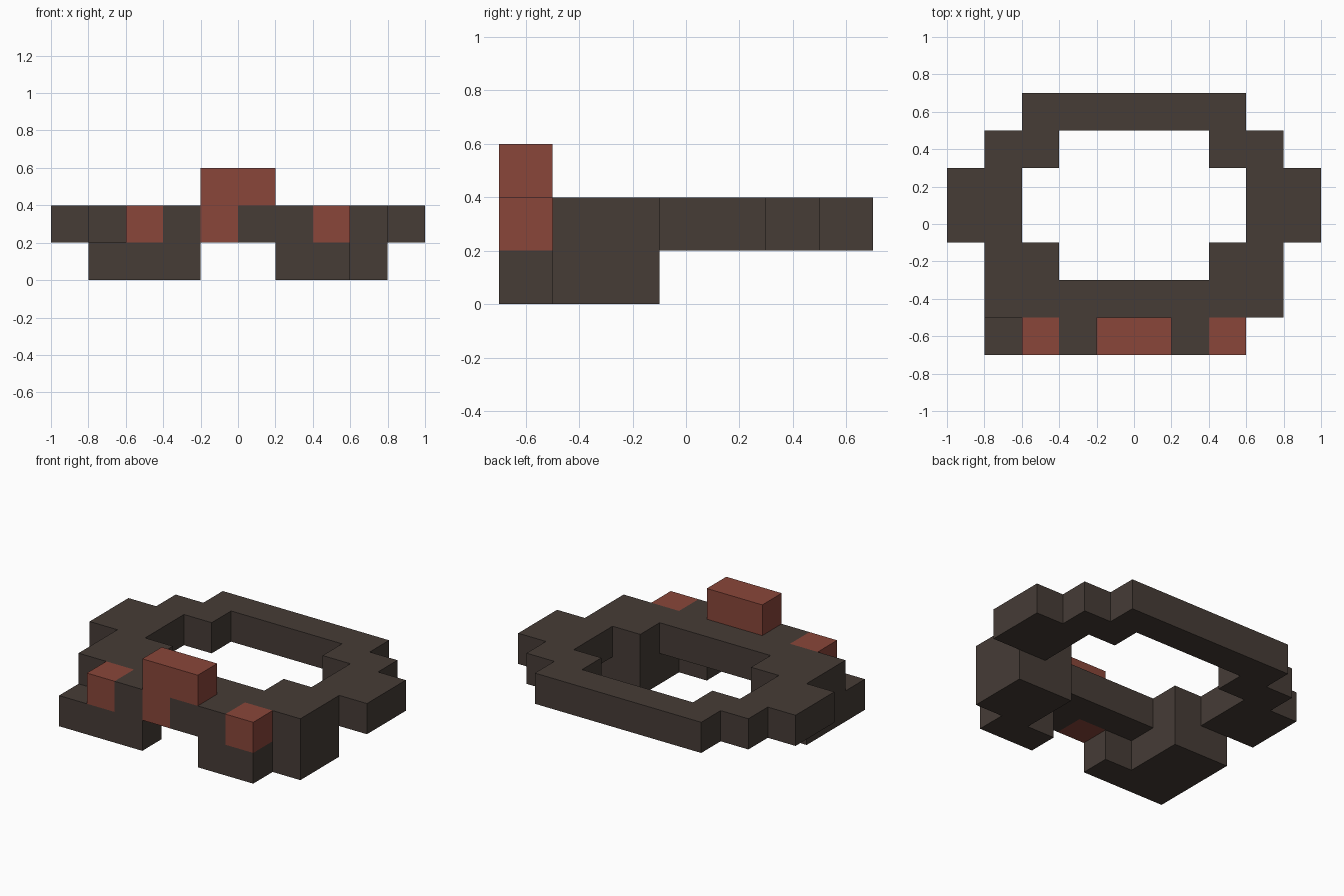
import bpy, bmesh
from mathutils import Vector

if "Cube" in bpy.data.objects:
    bpy.data.objects.remove(bpy.data.objects["Cube"])

S = 0.2  # block size


def material(name, color):
    m = bpy.data.materials.new(name)
    m.diffuse_color = (*color, 1)
    m.use_nodes = True
    m.node_tree.nodes["Principled BSDF"].inputs["Base Color"].default_value = m.diffuse_color
    return m


brown = material("dark_brown", (0.061, 0.045, 0.037))
red = material("brick_red", (0.252, 0.061, 0.042))


def run(x0, x1, row, layer):
    """Blocks from column x0 up to x1 in one row (front = 0) of one layer."""
    return {(x, row, layer) for x in range(x0, x1)}


def mirrored(x0, x1, row, layer):
    return run(x0, x1, row, layer) | run(-x1, -x0, row, layer)


# Stepped ring, with the front row broken by red blocks
ring = run(-2, -1, 0, 1) | run(0, 2, 0, 1) | run(-4, 4, 1, 1) | run(-3, 3, 6, 1)
ring |= mirrored(2, 4, 2, 1) | mirrored(2, 4, 5, 1)
ring |= mirrored(3, 5, 3, 1) | mirrored(3, 5, 4, 1)

parts = {
    "ring": (ring, brown),
    # Feet under the front corners; the left toe reaches one block wider
    "left_foot": (run(-4, -1, 0, 0) | run(-4, -2, 1, 0) | run(-4, -2, 2, 0), brown),
    "right_foot": (run(1, 3, 0, 0) | run(2, 4, 1, 0) | run(2, 4, 2, 0), brown),
    # Red ornaments along the front
    "crest": (run(-1, 1, 0, 2) | run(-1, 0, 0, 1), red),
    "left_stud": (run(-3, -2, 0, 1), red),
    "right_stud": (run(2, 3, 0, 1), red),
}
filled = set().union(*(cells for cells, _ in parts.values()))


def build(name, cells, mat):
    """Make the outer skin of a group of blocks, leaving out buried faces."""
    bm = bmesh.new()
    for c in sorted(cells):
        center = Vector((c[0] + 0.5, c[1] - 3, c[2] + 0.5))
        for axis in range(3):
            for sign in (-1, 1):
                n = Vector((0, 0, 0))
                n[axis] = sign
                if tuple(int(a + b) for a, b in zip(c, n)) in filled:
                    continue
                u = Vector((0, 0, 0))
                u[(axis + 1) % 3] = 1
                v = n.cross(u)
                corners = [(-1, -1), (1, -1), (1, 1), (-1, 1)]
                bm.faces.new([bm.verts.new((center + (n + u * a + v * b) / 2) * S)
                              for a, b in corners])
    bmesh.ops.remove_doubles(bm, verts=bm.verts[:], dist=0.001)
    mesh = bpy.data.meshes.new(name)
    bm.to_mesh(mesh)
    bm.free()
    mesh.materials.append(mat)
    bpy.context.collection.objects.link(bpy.data.objects.new(name, mesh))


for part, (cells, mat) in parts.items():
    build(part, cells, mat)
